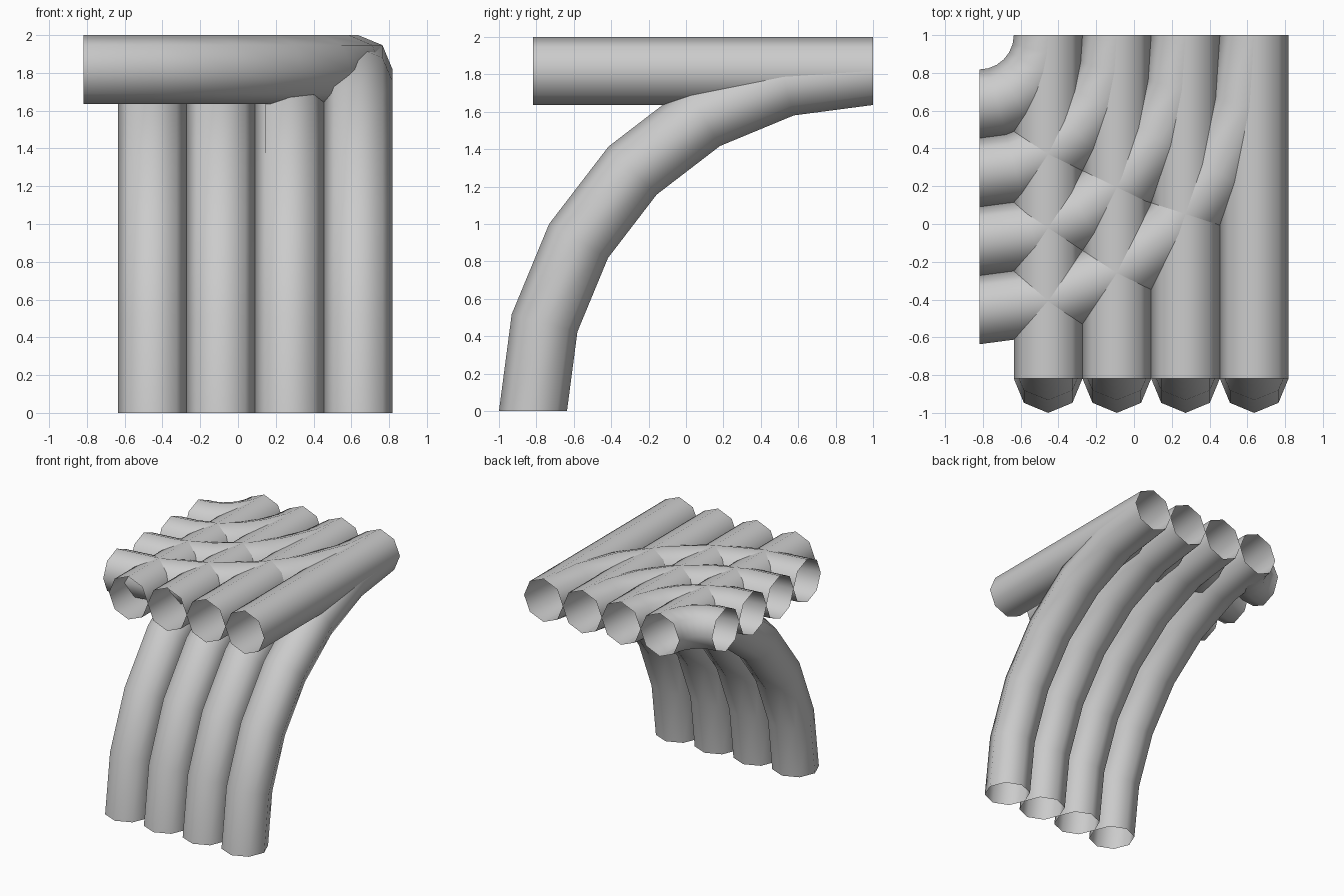
import bpy, bmesh
from math import sin, cos, pi
from mathutils import Vector

if "Cube" in bpy.data.objects:
    bpy.data.objects.remove(bpy.data.objects["Cube"])

R = 2 / 11          # tube radius; the whole layout is a grid of this unit
SIDES, STEPS = 8, 6
BACK, LEFT, TOP = 5.5 * R, -4.5 * R, 10 * R


def tube(name, path, up):
    """Open-ended octagonal tube through (point, tangent) pairs."""
    bm = bmesh.new()
    u = Vector(up)
    rings = []
    for p, t in path:
        v = Vector(t).cross(u)
        rings.append([bm.verts.new(Vector(p) + R * (u * cos(a) + v * sin(a)))
                      for a in (2 * pi * i / SIDES for i in range(SIDES))])
    for a, b in zip(rings, rings[1:]):
        for i in range(SIDES):
            j = (i + 1) % SIDES
            bm.faces.new((a[i], a[j], b[j], b[i])).smooth = True
    me = bpy.data.meshes.new(name)
    bm.to_mesh(me)
    bm.free()
    bpy.context.collection.objects.link(bpy.data.objects.new(name, me))


angles = [pi / 2 * i / STEPS for i in range(STEPS + 1)]

for k in range(4):
    x = (2 * k - 2.5) * R
    # straight tube running front to back
    tube(f"straight_tube_{k + 1}",
         [((x, LEFT, TOP), (0, 1, 0)), ((x, BACK, TOP), (0, 1, 0))], (1, 0, 0))
    # tube rising from the floor and bending to the back
    tube(f"rising_bend_{k + 1}",
         [((x, BACK - 10 * R * cos(a), 10 * R * sin(a)), (0, sin(a), cos(a)))
          for a in angles], (1, 0, 0))
    # flat quarter bend from the left side to the back
    q = 2 * (k + 1) * R
    tube(f"side_bend_{k + 1}",
         [((LEFT + q * sin(a), BACK - q * cos(a), TOP), (cos(a), sin(a), 0))
          for a in angles], (0, 0, 1))
